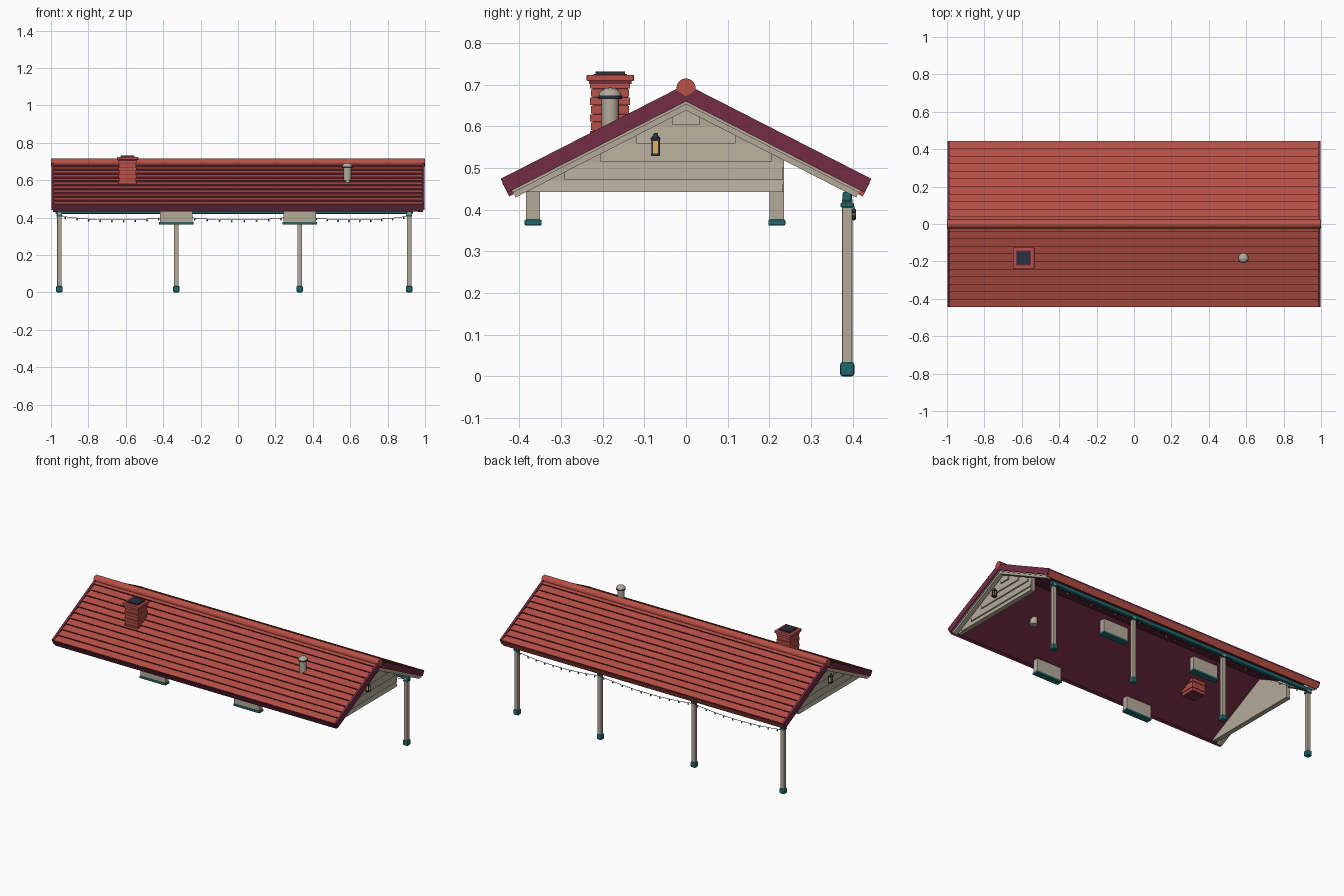
import bpy, bmesh, math
from mathutils import Matrix, Vector

cube = bpy.data.objects.get("Cube")
if cube:
    bpy.data.objects.remove(cube, do_unlink=True)


def material(name, r, g, b):
    lin = [((c / 255 + 0.055) / 1.055) ** 2.4 for c in (r, g, b)] + [1]
    m = bpy.data.materials.new(name)
    m.use_nodes = True
    m.diffuse_color = lin
    m.node_tree.nodes["Principled BSDF"].inputs["Base Color"].default_value = lin
    return m


RED = material("tile red", 184, 80, 70)
MAROON = material("maroon", 116, 44, 68)
CREAM = material("warm cream", 180, 171, 154)
TEAL = material("teal", 30, 104, 108)
DARK = material("dark slate", 42, 48, 62)
YELLOW = material("lamp yellow", 226, 182, 76)


def finish(name, bm, *mats):
    bmesh.ops.recalc_face_normals(bm, faces=bm.faces)
    mesh = bpy.data.meshes.new(name)
    bm.to_mesh(mesh)
    bm.free()
    for m in mats:
        mesh.materials.append(m)
    ob = bpy.data.objects.new(name, mesh)
    bpy.context.collection.objects.link(ob)
    return ob


def extrude(name, profile, x0, x1, *mats):
    """Extrude a (y, z) outline along x."""
    bm = bmesh.new()
    a, b = [[bm.verts.new((x, y, z)) for y, z in profile] for x in (x0, x1)]
    bm.faces.new(a)
    bm.faces.new(b[::-1])
    for i in range(len(a)):
        j = (i + 1) % len(a)
        bm.faces.new((a[i], a[j], b[j], b[i]))
    return finish(name, bm, *mats)


def box(name, center, size, mat, bevel=0.0):
    bm = bmesh.new()
    bmesh.ops.create_cube(bm, size=1, matrix=Matrix.Translation(center) @ Matrix.Diagonal((*size, 1)))
    ob = finish(name, bm, mat)
    if bevel:
        mod = ob.modifiers.new("bevel", 'BEVEL')
        mod.width = bevel
        mod.segments = 2
    return ob


def lathe(name, x, y, profile, mat, sides=16):
    """Spin an (r, z) outline around a vertical axis."""
    bm = bmesh.new()
    vs = [bm.verts.new((r, 0, z)) for r, z in profile]
    es = [bm.edges.new(p) for p in zip(vs, vs[1:])]
    bmesh.ops.spin(bm, geom=vs + es, cent=(0, 0, 0), axis=(0, 0, 1), angle=2 * math.pi, steps=sides)
    bmesh.ops.remove_doubles(bm, verts=bm.verts, dist=0.0001)
    bmesh.ops.translate(bm, verts=bm.verts, vec=(x, y, 0))
    ob = finish(name, bm, mat)
    for p in ob.data.polygons:
        p.use_smooth = abs(p.normal.z) < 0.9
    return ob


# Roof frame: s runs down the slope from the ridge, n is the offset from the top plane
APEX, SLOPE, LENGTH = 0.70, 0.472, 0.499
COS, SIN, TAN = math.cos(SLOPE), math.sin(SLOPE), math.tan(SLOPE)


def on_slope(s, n, side=1):
    return side * (s * COS + n * SIN), APEX - s * SIN + n * COS


def chevron(n_top, n_bottom, length):
    """Outline of an inverted V between two offsets."""
    right = [on_slope(length, n_top), on_slope(length, n_bottom)]
    left = [(-y, z) for y, z in right[::-1]]
    return [(0, APEX + n_top / COS)] + right + [(0, APEX + n_bottom / COS)] + left


# Roof deck and lapped tile courses
extrude("roof_deck", chevron(-0.012, -0.034, LENGTH - 0.008), -0.985, 0.985, MAROON)
COURSES, LAP = 11, 0.009
for side, label in ((-1, "front"), (1, "back")):
    line = []
    for i in range(COURSES):
        s0, s1 = LENGTH * i / COURSES, LENGTH * (i + 1) / COURSES
        line += [on_slope(s0, -LAP, side), on_slope(s1, 0, side)]
    line += [on_slope(LENGTH, -0.014, side), (0, APEX - 0.014 / COS)]
    tiles = extrude(label + "_roof_tiles", line, -0.986, 0.986, RED, MAROON)
    outward = Vector((0, side * COS, -SIN))
    for p in tiles.data.polygons:
        p.material_index = int(p.normal.dot(outward) > 0.9)
    # Eave board closing the lower edge
    eave = [on_slope(s, n, side) for s, n in
            ((LENGTH - 0.012, -0.010), (LENGTH + 0.001, -0.010), (LENGTH + 0.001, -0.046), (LENGTH - 0.012, -0.046))]
    extrude(label + "_eave_board", eave, -0.99, 0.99, MAROON if side < 0 else RED)

# Rounded ridge cap
arc = [math.radians(-15 + 210 * i / 10) for i in range(11)]
ridge = [(0.023 * math.cos(a), 0.692 + 0.023 * math.sin(a)) for a in arc] + [(0, 0.672)]
extrude("ridge_cap", ridge, -1, 1, RED)

# Gable ends: barge boards, trim, wall, siding laps and lantern
for side, label in ((-1, "right"), (1, "left")):
    extrude(label + "_barge_board", chevron(0.001, -0.036, LENGTH), side * 0.984, side * 0.998, MAROON)
    extrude(label + "_gable_trim", chevron(-0.034, -0.055, LENGTH - 0.012), side * 0.962, side * 0.988, CREAM)
    extrude(label + "_trim_bead", chevron(-0.034, -0.042, LENGTH - 0.012), side * 0.96, side * 0.992, CREAM)

    roof_z = APEX - 0.034 / COS
    wall = [(-0.41, 0.442), (0.235, 0.442), (0.235, roof_z - 0.235 * TAN), (0, roof_z), (-0.41, roof_z - 0.41 * TAN)]
    extrude(label + "_gable_wall", wall, side * 0.925, side * 0.948, CREAM)
    for i in range(5):
        z0 = 0.442 if i == 0 else 0.427 + 0.044 * i
        z1 = 0.469 + 0.044 * i
        half = (roof_z - z1) / TAN
        y0, y1 = -min(half, 0.40), min(half, 0.232)
        board = extrude(f"{label}_siding_board_{i + 1}", [(y0, z0), (y1, z0), (y1, z1), (y0, z1)],
                        side * 0.945, side * 0.950, CREAM)
        for v in board.data.vertices:
            if abs(v.co.x) > 0.947 and v.co.z < z0 + 0.001:
                v.co.x += side * 0.006

    lx, ly = side * 0.966, -0.073
    box(label + "_lantern_glass", (lx, ly, 0.55), (0.014, 0.014, 0.03), YELLOW)
    for z in (0.532, 0.568):
        box(label + "_lantern_plate", (lx, ly, z), (0.021, 0.021, 0.006), DARK)
    for dx in (-1, 1):
        for dy in (-1, 1):
            box(label + "_lantern_bar", (lx + dx * 0.008, ly + dy * 0.008, 0.55), (0.004, 0.004, 0.036), DARK)
    lathe(label + "_lantern_roof", lx, ly, [(0.013, 0.569), (0.005, 0.579), (0.004, 0.584), (0, 0.584)], DARK, 8)
    box(label + "_lantern_bracket", (side * 0.955, ly, 0.566), (0.02, 0.006, 0.006), DARK)

# Window heads hanging below the roof, front and back
for y, label in ((-0.367, "front"), (0.218, "back")):
    for x in (-0.33, 0.33):
        box(label + "_window_head", (x, y, 0.414), (0.176, 0.034, 0.084), CREAM)
        box(label + "_window_head_sill", (x, y, 0.369), (0.184, 0.041, 0.014), TEAL, 0.003)

# Porch posts and beam
POSTS, PY = (-0.955, -0.33, 0.33, 0.915), 0.387
for x in POSTS:
    box("porch_post", (x, PY, 0.222), (0.025, 0.025, 0.41), CREAM, 0.004)
    box("post_base", (x, PY, 0.017), (0.034, 0.034, 0.034), TEAL, 0.006)
    box("post_collar", (x, PY, 0.411), (0.032, 0.032, 0.012), TEAL, 0.004)
box("porch_beam", (-0.02, PY, 0.431), (1.91, 0.022, 0.024), TEAL, 0.005)

# String of coloured lights sagging between posts
wire = bpy.data.curves.new("light_wire", 'CURVE')
wire.dimensions = '3D'
wire.bevel_depth = 0.0015
wire.bevel_resolution = 1
wire.materials.append(DARK)
bulbs = bmesh.new()
count = 0
for a, b in zip(POSTS, POSTS[1:]):
    spline = wire.splines.new('POLY')
    spline.points.add(20)
    for i, pt in enumerate(spline.points):
        t = i / 20
        x, z = a + (b - a) * t, 0.408 - 0.084 * t * (1 - t)
        pt.co = (x, 0.403, z, 1)
        if i % 2 == 1:
            before = set(bulbs.faces)
            place = Matrix.Translation((x, 0.403, z - 0.007)) @ Matrix.Diagonal((1, 1, 1.3, 1))
            bmesh.ops.create_icosphere(bulbs, subdivisions=1, radius=0.0055, matrix=place)
            for f in set(bulbs.faces) - before:
                f.material_index = count % 3
            count += 1
bpy.context.collection.objects.link(bpy.data.objects.new("light_wire", wire))
finish("light_bulbs", bulbs, RED, YELLOW, TEAL)

# Brick chimney with mortar core, staggered courses and cap
cx, cy = -0.59, -0.182
box("chimney_core", (cx, cy, 0.608), (0.086, 0.086, 0.196), MAROON)
for i in range(10):
    w = 0.096 if i % 2 else 0.091
    box("chimney_course", (cx, cy, 0.52 + 0.02 * i), (w, w, 0.0175), RED)
box("chimney_cap_band", (cx, cy, 0.706), (0.102, 0.102, 0.008), MAROON)
box("chimney_cap", (cx, cy, 0.716), (0.114, 0.114, 0.015), RED, 0.003)
box("chimney_cap_rim", (cx, cy, 0.724), (0.08, 0.08, 0.004), MAROON)
box("chimney_top", (cx, cy, 0.727), (0.07, 0.07, 0.01), DARK)

# Vent pipe with collar and domed cap
vx, vy = 0.585, -0.182
lathe("vent_pipe", vx, vy, [(0, 0.535), (0.021, 0.535), (0.021, 0.668), (0, 0.668)], CREAM)
lathe("vent_collar", vx, vy, [(0, 0.666), (0.028, 0.666), (0.028, 0.674), (0, 0.674)], DARK)
dome = [(0.027 * math.cos(a), 0.674 + 0.019 * math.sin(a)) for a in (math.pi / 2 * i / 5 for i in range(5))]
lathe("vent_dome", vx, vy, [(0, 0.673)] + dome + [(0, 0.693)], CREAM)
